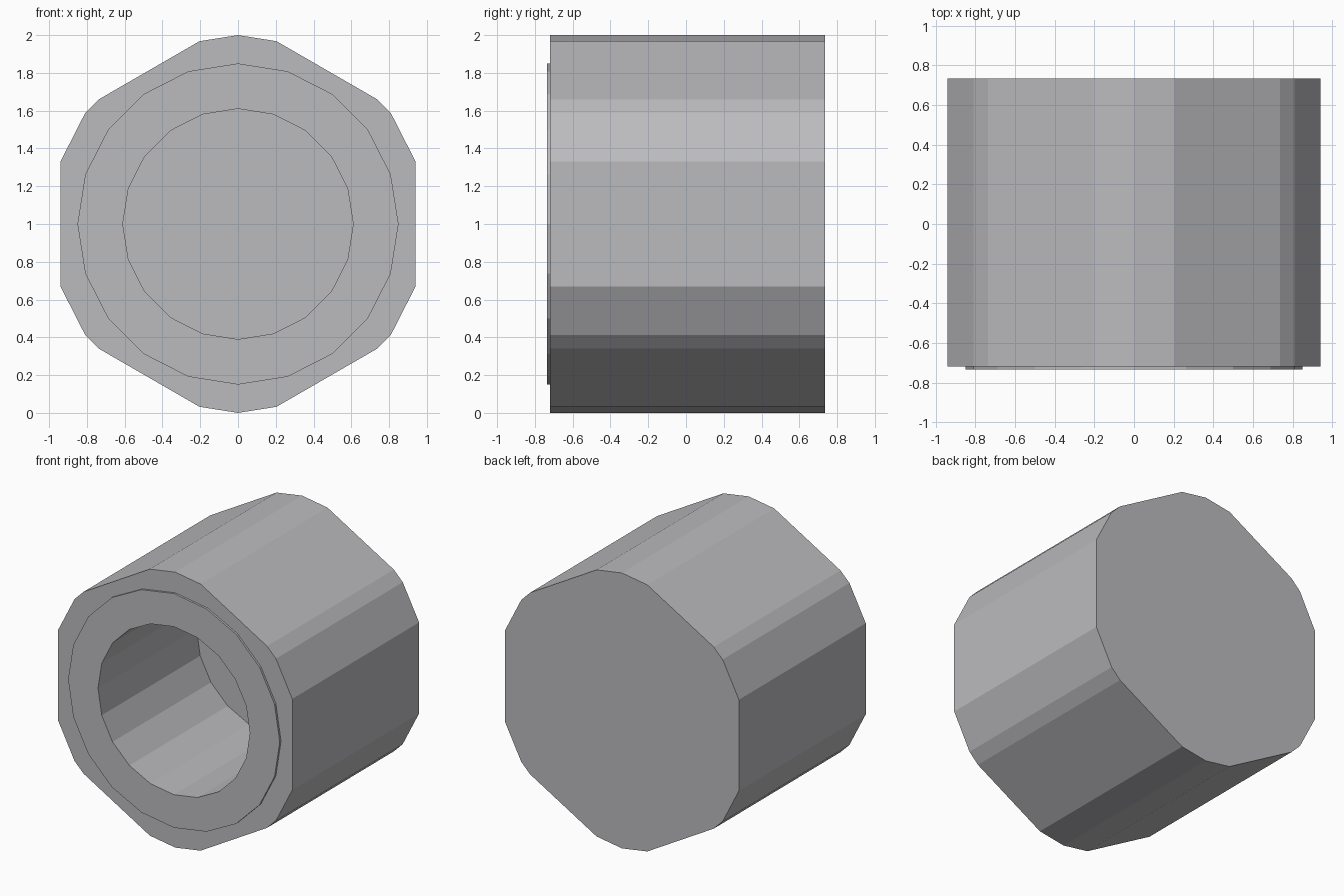
import bpy, bmesh, math
from mathutils import Matrix, Vector

if "Cube" in bpy.data.objects:
    bpy.data.objects.remove(bpy.data.objects["Cube"])

SIDES = 20
FRONT, SHOULDER, FLOOR, BACK = -0.735, -0.72, 0.395, 0.735
BORE_RADIUS, COLLAR_RADIUS, HEX_APOTHEM = 0.61, 0.85, 0.94

steel = bpy.data.materials.new("steel_grey")
steel.use_nodes = True
colour = (0.5, 0.5, 0.52, 1)
steel.diffuse_color = colour
steel.node_tree.nodes["Principled BSDF"].inputs["Base Color"].default_value = colour


def add_object(name, bm):
    bmesh.ops.recalc_face_normals(bm, faces=bm.faces)
    mesh = bpy.data.meshes.new(name)
    bm.to_mesh(mesh)
    bm.free()
    mesh.materials.append(steel)
    obj = bpy.data.objects.new(name, mesh)
    bpy.context.collection.objects.link(obj)
    return obj


def prism(radius, y0, y1):
    """Closed round prism lying along y, centred at z = 1."""
    bm = bmesh.new()
    place = Matrix.Translation((0, (y0 + y1) / 2, 1)) @ Matrix.Rotation(math.pi / 2, 4, 'X')
    bmesh.ops.create_cone(bm, cap_ends=True, segments=SIDES, radius1=radius,
                          radius2=radius, depth=y1 - y0, matrix=place)
    return bm


def cut_bore(obj, end):
    """Sink the round bore from the front down to the given depth."""
    cutter = add_object("bore_cutter", prism(BORE_RADIUS, FRONT - 0.2, end))
    cutter.hide_render = True
    mod = obj.modifiers.new("bore", 'BOOLEAN')
    mod.operation, mod.solver, mod.object = 'DIFFERENCE', 'EXACT', cutter
    bpy.context.view_layer.objects.active = obj
    bpy.ops.object.modifier_apply(modifier=mod.name)
    bpy.data.objects.remove(cutter)


# Socket body: a round bar with six flats planed onto it
bm = prism(1, SHOULDER, BACK)
for i in range(6):
    normal = Vector((math.cos(i * math.pi / 3), 0, math.sin(i * math.pi / 3)))
    cut = bmesh.ops.bisect_plane(bm, geom=bm.verts[:] + bm.edges[:] + bm.faces[:],
                                 plane_co=Vector((0, 0, 1)) + normal * HEX_APOTHEM,
                                 plane_no=normal, clear_outer=True)
    edges = [e for e in cut["geom_cut"] if isinstance(e, bmesh.types.BMEdge)]
    bmesh.ops.holes_fill(bm, edges=edges)
body = add_object("socket_body", bm)
cut_bore(body, FLOOR)

# Thin raised collar around the mouth of the bore
collar = add_object("mouth_collar", prism(COLLAR_RADIUS, FRONT, SHOULDER))
cut_bore(collar, BACK)
